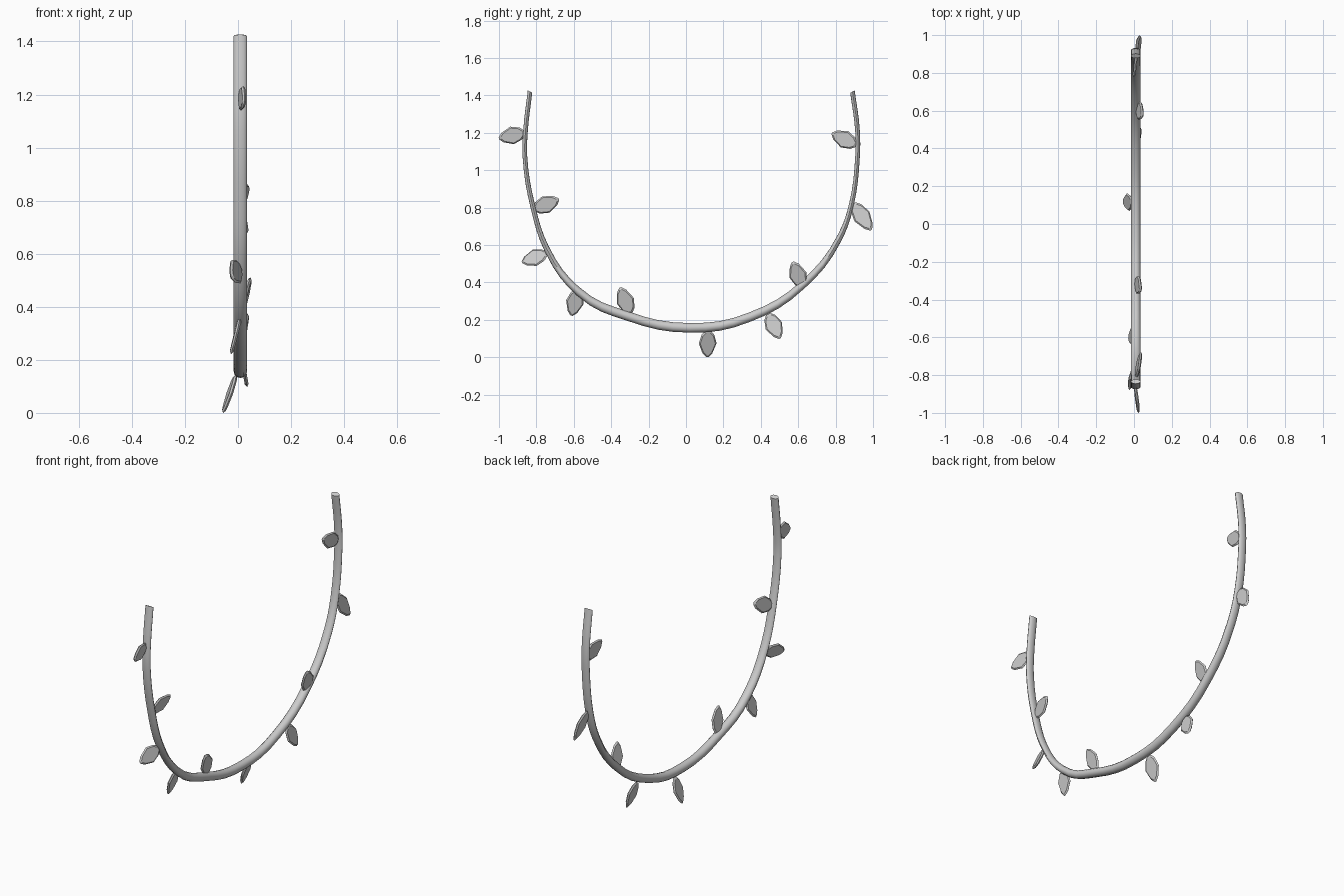
import bpy, bmesh, math
from mathutils import Vector

if "Cube" in bpy.data.objects:
    bpy.data.objects.remove(bpy.data.objects["Cube"])

SQ = 0.48   # the stem is squashed along y
R = 0.0255
CX = 0.009

# Stem: round tube along a hanging U path, flattened along y
path = [(-.834, 1.42), (-.858, 1.21), (-.861, 1.07), (-.82, .81), (-.745, .58),
        (-.58, .355), (-.313, .22), (.02, .157), (.34, .214), (.634, .396),
        (.82, .636), (.885, .818), (.917, 1.07), (.917, 1.21), (.89, 1.42)]
cu = bpy.data.curves.new("stem", 'CURVE')
cu.dimensions = '3D'
cu.bevel_depth = R
cu.bevel_resolution = 4
cu.use_fill_caps = True
sp = cu.splines.new('BEZIER')
sp.bezier_points.add(len(path) - 1)
sp.resolution_u = 4
for bp, (y, z) in zip(sp.bezier_points, path):
    bp.co = (CX, y / SQ, z)
    bp.handle_left_type = bp.handle_right_type = 'AUTO'
stem = bpy.data.objects.new("stem", cu)
bpy.context.collection.objects.link(stem)
stem.scale.y = SQ
bpy.context.view_layer.objects.active = stem
stem.select_set(True)
bpy.ops.object.convert(target='MESH')
bpy.ops.object.transform_apply(location=False, rotation=False, scale=True)
bpy.ops.object.shade_smooth_by_angle(angle=math.radians(40))

# Leaf outline: (fraction along the leaf, half width)
outline = [(0, .014), (.14, .033), (.48, .048), (.86, .026), (1, .006)]


def leaf(i, base, tip, roll):
    base, tip = Vector(base), Vector(tip)
    axis = tip - base
    across = axis.cross(Vector((1, 0, 0))).normalized()
    nrm = across.cross(axis).normalized()
    a = math.radians(roll)
    side = across * math.cos(a) + nrm * math.sin(a)
    nrm = side.cross(axis).normalized()
    pts = outline + [(t, -w) for t, w in reversed(outline)]
    bm = bmesh.new()
    rings = []
    for s, h in ((.85, .007), (1, 0), (.85, -.007)):
        rings.append([bm.verts.new(base + axis * (.5 + (t - .5) * s) + side * w * s + nrm * h)
                      for t, w in pts])
    n = len(pts)
    for lo, hi in zip(rings, rings[1:]):
        for k in range(n):
            bm.faces.new((lo[k], lo[(k + 1) % n], hi[(k + 1) % n], hi[k]))
    bm.faces.new(rings[0])
    bm.faces.new(rings[-1])
    bmesh.ops.recalc_face_normals(bm, faces=bm.faces)
    me = bpy.data.meshes.new(f"leaf_{i}")
    bm.to_mesh(me)
    bm.free()
    bpy.context.collection.objects.link(bpy.data.objects.new(f"leaf_{i}", me))


# Leaves: base point, tip point, roll about the leaf axis
leaves = [((.008, -.865, 1.20), (.024, -1.0, 1.17), 6),
          ((.01, -.812, .79), (.038, -.68, .845), -6),
          ((.006, -.745, .553), (-.024, -.877, .508), -22),
          ((.008, -.578, .36), (-.026, -.612, .222), 5),
          ((.01, -.298, .235), (.036, -.352, .372), 8),
          ((-.008, .118, .142), (-.056, .114, .0), 8),
          ((.01, .44, .23), (.034, .502, .10), 5),
          ((.016, .623, .375), (.046, .572, .51), 10),
          ((.012, .895, .82), (.034, .99, .68), 5),
          ((.012, .91, 1.135), (.0, .78, 1.197), 6)]
for i, (b, t, r) in enumerate(leaves, 1):
    leaf(i, b, t, r)
